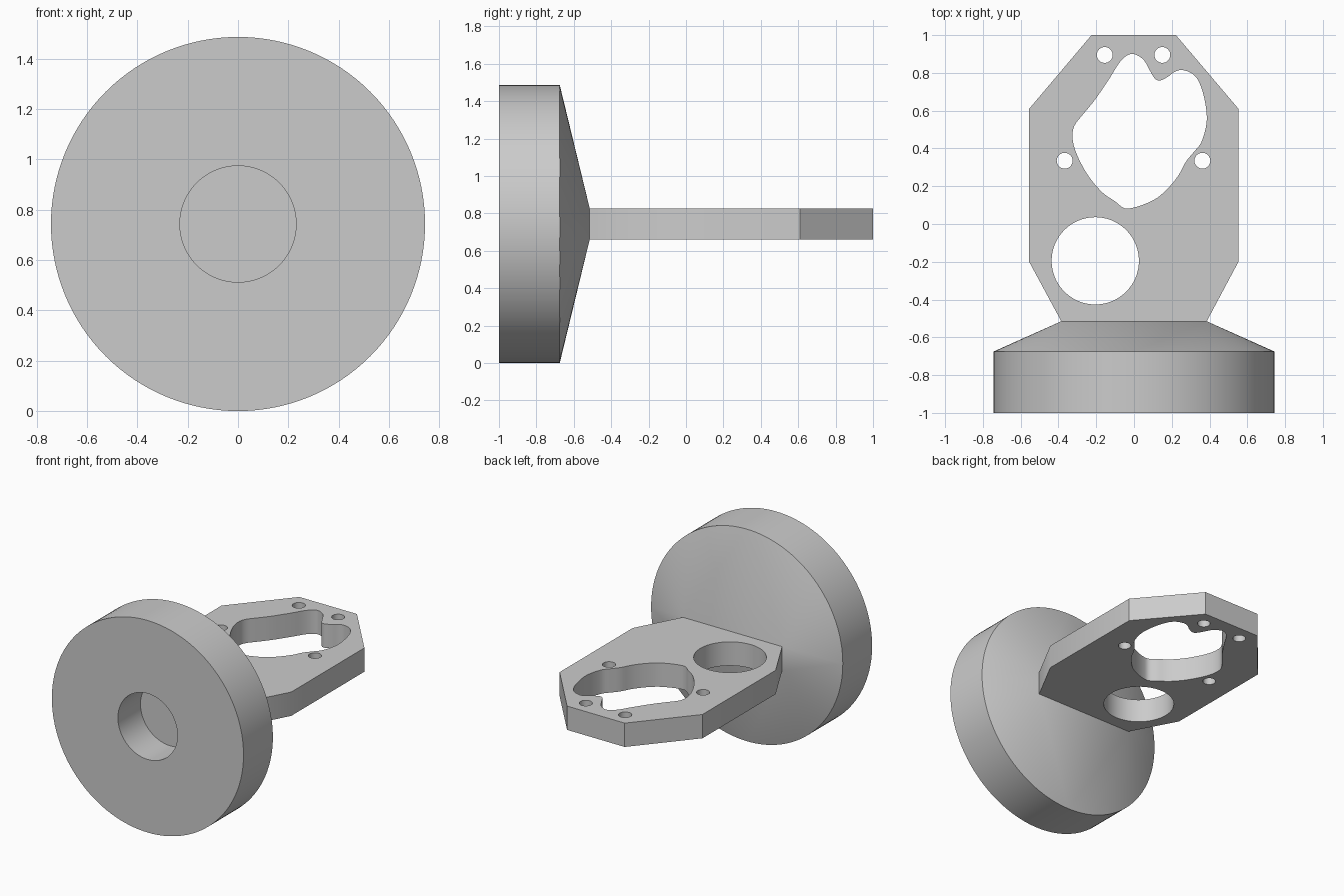
import bpy, bmesh, math
from mathutils import Vector

if "Cube" in bpy.data.objects:
    bpy.data.objects.remove(bpy.data.objects["Cube"])

CZ = 0.743            # height of the mount axis
Z0, Z1 = 0.66, 0.827  # plate underside and top

grey = bpy.data.materials.new("light grey")
grey.diffuse_color = (0.6, 0.6, 0.6, 1)
grey.use_nodes = True
grey.node_tree.nodes["Principled BSDF"].inputs["Base Color"].default_value = grey.diffuse_color


def finish(name, bm):
    bmesh.ops.recalc_face_normals(bm, faces=bm.faces)
    mesh = bpy.data.meshes.new(name)
    bm.to_mesh(mesh)
    bm.free()
    mesh.materials.append(grey)
    obj = bpy.data.objects.new(name, mesh)
    bpy.context.collection.objects.link(obj)
    return obj


def prism(name, pts, z0, z1):
    """Extrude an outline drawn in x, y from z0 to z1."""
    bm = bmesh.new()
    face = bm.faces.new([bm.verts.new((x, y, z0)) for x, y in pts])
    ext = bmesh.ops.extrude_face_region(bm, geom=[face])
    bmesh.ops.translate(bm, vec=(0, 0, z1 - z0),
                        verts=[v for v in ext["geom"] if isinstance(v, bmesh.types.BMVert)])
    return finish(name, bm)


def circle(cx, cy, r, n):
    return [(cx + r * math.cos(2 * math.pi * i / n), cy + r * math.sin(2 * math.pi * i / n))
            for i in range(n)]


def smooth_loop(pts, steps=4):
    """Closed Catmull-Rom curve through the points."""
    out = []
    n = len(pts)
    for i in range(n):
        a, b, c, d = (Vector(pts[(i + k) % n]) for k in (-1, 0, 1, 2))
        for s in range(steps):
            t = s / steps
            p = 0.5 * (2 * b + (c - a) * t + (2 * a - 5 * b + 4 * c - d) * t * t
                       + (3 * b - a - 3 * c + d) * t ** 3)
            out.append((p.x, p.y))
    return out


def boolean(obj, other, op):
    mod = obj.modifiers.new(op.lower(), "BOOLEAN")
    mod.object, mod.operation, mod.solver = other, op, "EXACT"
    bpy.context.view_layer.objects.active = obj
    bpy.ops.object.modifier_apply(modifier=mod.name)
    bpy.data.objects.remove(other)


# Round base that tapers to the plate's rectangular end
bm = bmesh.new()
for y in (-1, -0.675):
    for x, z in circle(0, CZ, 0.743, 128):
        bm.verts.new((x, y, z))
for x in (-0.385, 0.385):
    for z in (Z0, Z1):
        bm.verts.new((x, -0.515, z))
hull = bmesh.ops.convex_hull(bm, input=bm.verts)
bmesh.ops.dissolve_limit(bm, angle_limit=0.002, verts=bm.verts, edges=bm.edges)
mount = finish("camera_mount", bm)

# Angular plate, its foot sunk into the taper
plate = prism("plate", [(-0.225, 1), (0.222, 1), (0.553, 0.61), (0.553, -0.2), (0.385, -0.515),
                        (0.385, -0.55), (-0.385, -0.55), (-0.385, -0.515),
                        (-0.555, -0.2), (-0.555, 0.61)], Z0, Z1)
boolean(mount, plate, "UNION")

# Curved opening through the plate
opening = [(0, .90), (.05, .87), (.08, .82), (.11, .77), (.14, .76), (.18, .78), (.215, .805),
           (.255, .815), (.31, .795), (.345, .75), (.37, .675), (.385, .58), (.38, .51),
           (.355, .43), (.32, .385), (.275, .33), (.24, .265), (.19, .20), (.125, .14),
           (.055, .105), (-.01, .085), (-.055, .085), (-.10, .12), (-.165, .165),
           (-.235, .245), (-.29, .34), (-.32, .42), (-.325, .485), (-.31, .53), (-.27, .58),
           (-.205, .66), (-.13, .77), (-.08, .85), (-.04, .89)]
boolean(mount, prism("opening_cutter", smooth_loop(opening), 0.5, 1), "DIFFERENCE")

# Large round hole and four screw holes
for x, y, r, n in [(-.205, -.195, .231, 96), (-.155, .895, .042, 32), (.15, .895, .042, 32),
                   (-.367, .335, .042, 32), (.362, .335, .042, 32)]:
    boolean(mount, prism("hole_cutter", circle(x, y, r, n), 0.5, 1), "DIFFERENCE")

# Blind bore in the front of the base
bore = prism("bore_cutter", circle(0, 0, 0.231, 96), -0.25, 0.1)
bore.rotation_euler = (math.radians(90), 0, 0)
bore.location = (0, -1, CZ)
bpy.context.view_layer.update()
boolean(mount, bore, "DIFFERENCE")

mount.name = "mounting_bracket"
bpy.ops.object.select_all(action="DESELECT")
mount.select_set(True)
bpy.context.view_layer.objects.active = mount
bpy.ops.object.shade_smooth_by_angle(angle=math.radians(30))
